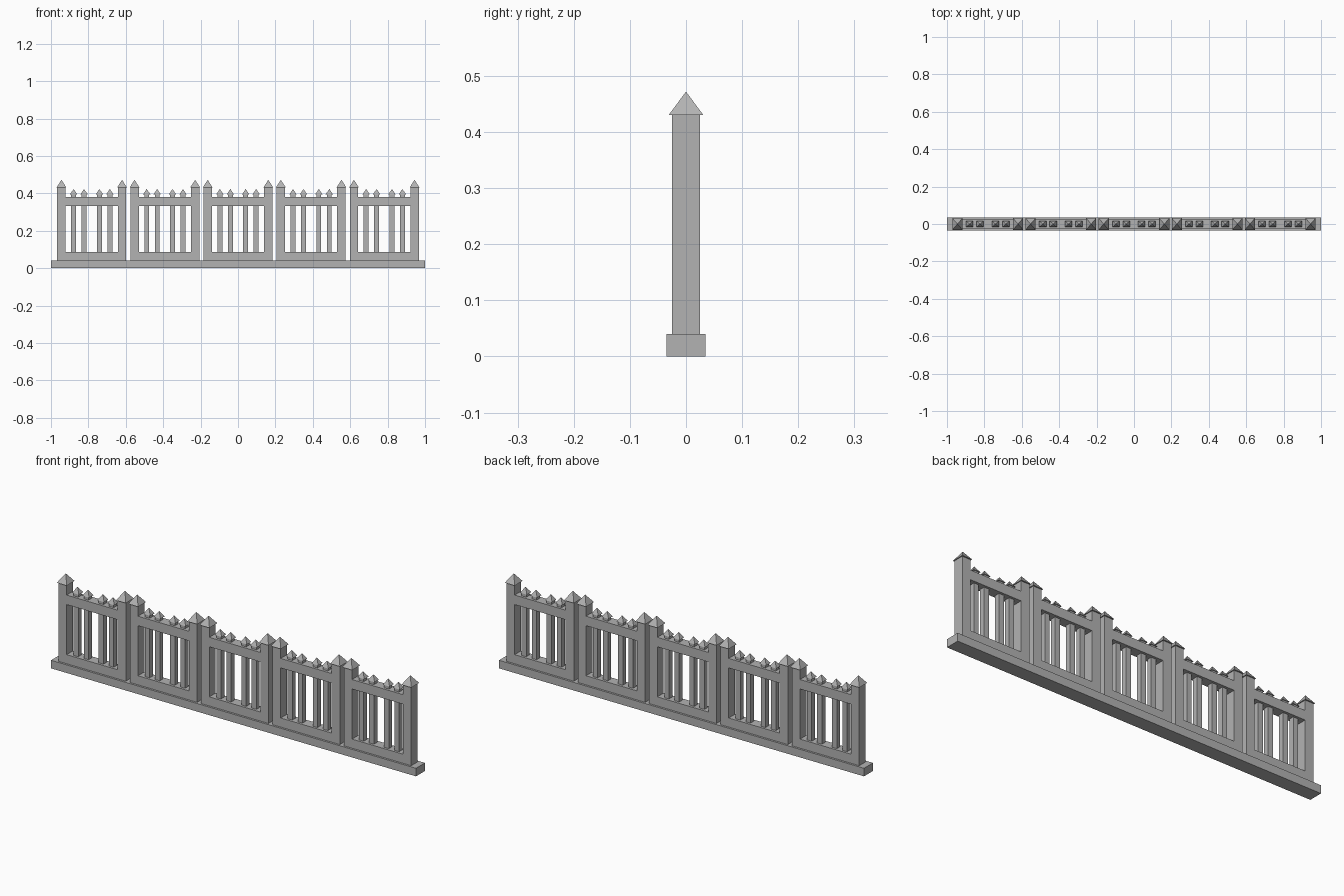
import bpy
import bmesh
from mathutils import Matrix, Vector

if "Cube" in bpy.data.objects:
    bpy.data.objects.remove(bpy.data.objects["Cube"])

# One plain stone grey for the whole fence
stone = bpy.data.materials.new("stone_grey")
stone.use_nodes = True
grey = (0.45, 0.45, 0.45, 1)
stone.diffuse_color = grey
stone.node_tree.nodes["Principled BSDF"].inputs["Base Color"].default_value = grey


def add_box(bm, x, hx, hy, z0, z1):
    """Box centred on x with half sizes hx, hy, from z0 to z1."""
    place = Matrix.Translation((x, 0, (z0 + z1) / 2))
    bmesh.ops.create_cube(bm, size=1, matrix=place @ Matrix.Diagonal((2 * hx, 2 * hy, z1 - z0, 1)))


def add_pyramid(bm, x, hx, hy, z0, z1):
    """Four-sided pointed cap with a closed underside."""
    base = [bm.verts.new((x + sx * hx, sy * hy, z0))
            for sx, sy in ((-1, -1), (1, -1), (1, 1), (-1, 1))]
    tip = bm.verts.new(Vector((x, 0, z1)))
    bm.faces.new(base[::-1])
    for i in range(4):
        bm.faces.new((base[i], base[(i + 1) % 4], tip))


def make(name, parts, x=0):
    """Object at x made of (builder, arguments) pairs."""
    bm = bmesh.new()
    for build, args in parts:
        build(bm, *args)
    mesh = bpy.data.meshes.new(name)
    bm.to_mesh(mesh)
    bm.free()
    mesh.materials.append(stone)
    obj = bpy.data.objects.new(name, mesh)
    obj.location.x = x
    bpy.context.collection.objects.link(obj)


PITCH = 0.391
BASE_TOP = 0.04
POST_X = 0.162
POST_HX = 0.0225
DEPTH = 0.025
RAIL_HX = POST_X - POST_HX

# Long plinth
make("base_plinth", [(add_box, (0, 1, 0.035, 0, BASE_TOP))])

# Five identical panels
for i in range(5):
    cx = (i - 2) * PITCH
    n = i + 1

    # Posts with pointed caps
    for side, sx in (("right", -1), ("left", 1)):
        x = cx + sx * POST_X
        make(f"{side}_post_{n}", [(add_box, (0, POST_HX, DEPTH, BASE_TOP, 0.43))], x)
        make(f"{side}_post_cap_{n}", [(add_pyramid, (0, 0.027, 0.031, 0.43, 0.472))], x)

    # Rails flush with the posts
    make(f"lower_rail_{n}", [(add_box, (0, RAIL_HX, DEPTH, BASE_TOP, 0.085))], cx)
    make(f"upper_rail_{n}", [(add_box, (0, RAIL_HX, DEPTH, 0.333, 0.38))], cx)

    # Pickets between the rails, with tips standing above the upper rail
    spots = [s * d for s in (-1, 1) for d in (0.041, 0.097)]
    make(f"pickets_{n}", [(add_box, (x, 0.013, 0.013, 0.085, 0.333)) for x in spots], cx)
    make(f"picket_tips_{n}",
         [(add_box, (x, 0.013, 0.013, 0.38, 0.395)) for x in spots]
         + [(add_pyramid, (x, 0.019, 0.017, 0.395, 0.423)) for x in spots], cx)
